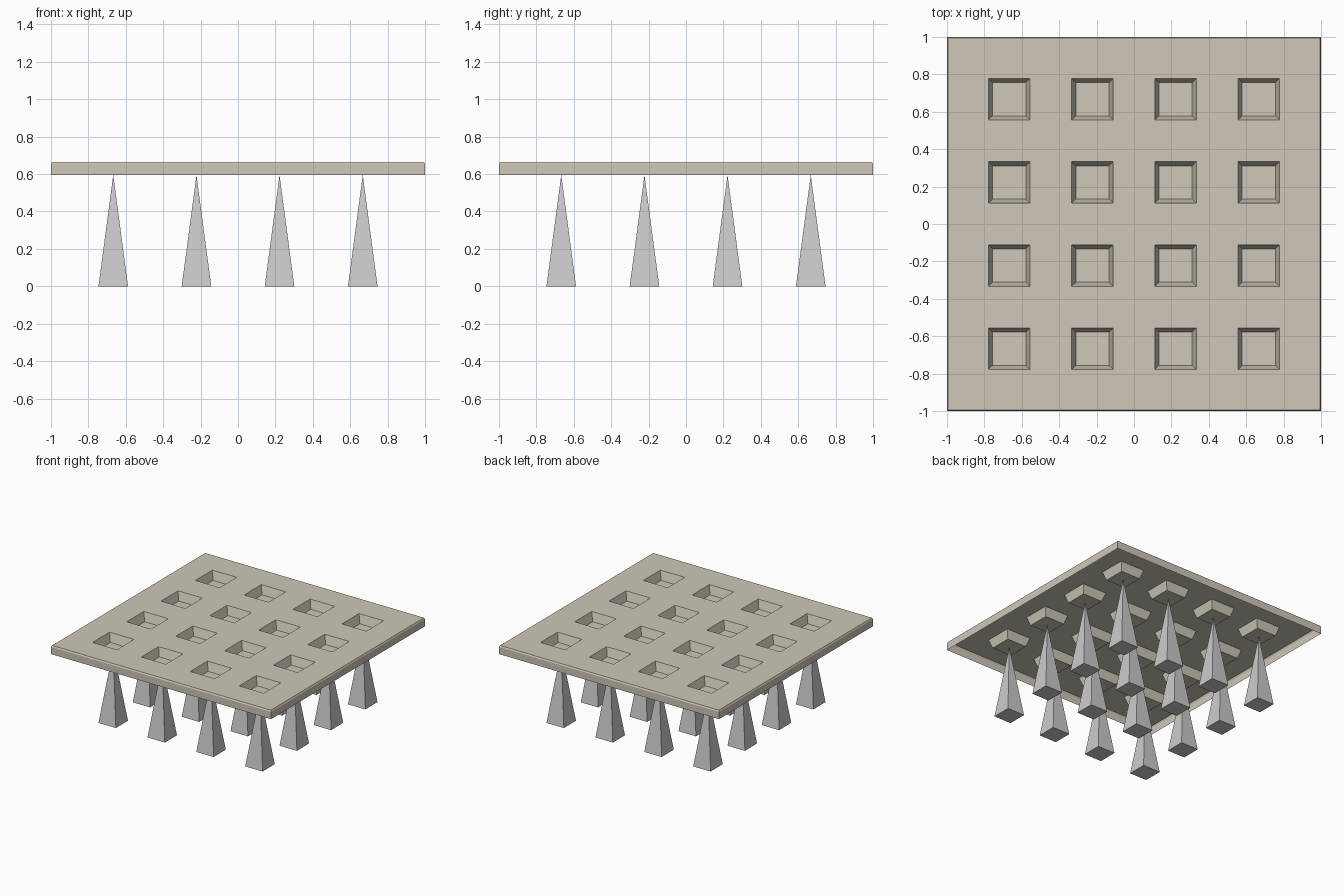
import bpy, bmesh, math

if "Cube" in bpy.data.objects:
    bpy.data.objects.remove(bpy.data.objects["Cube"])

TOP, LOW = 0.665, 0.595          # deck heights
CENTRES = [-0.667, -0.222, 0.222, 0.667]
POCKET, WALL = 0.111, 0.032      # pocket half width, slope of its walls
EDGE = 0.006                     # chamfer at the deck rim


def add_object(name, bm, mat=None):
    mesh = bpy.data.meshes.new(name)
    bm.to_mesh(mesh)
    bm.free()
    ob = bpy.data.objects.new(name, mesh)
    bpy.context.collection.objects.link(ob)
    if mat:
        mesh.materials.append(mat)
    return ob


def extrude_rim(bm, edges, reach, z):
    """Pull the open border down to height z, with its outer line at +-reach."""
    ext = bmesh.ops.extrude_edge_only(bm, edges=edges)["geom"]
    for v in (g for g in ext if isinstance(g, bmesh.types.BMVert)):
        for i in (0, 1):
            if abs(v.co[i]) > 0.95:
                v.co[i] = math.copysign(reach, v.co[i])
        v.co.z = z
    return [g for g in ext if isinstance(g, bmesh.types.BMEdge)]


tan = bpy.data.materials.new("tan_plastic")
tan.diffuse_color = (0.62, 0.58, 0.48, 1)
tan.use_nodes = True
tan.node_tree.nodes["Principled BSDF"].inputs["Base Color"].default_value = tan.diffuse_color

# Deck: thin sheet with a 4 x 4 grid of pockets pressed into it
bm = bmesh.new()
lines = [EDGE - 1] + [c + s * POCKET for c in CENTRES for s in (-1, 1)] + [1 - EDGE]
grid = [[bm.verts.new((x, y, TOP)) for x in lines] for y in lines]
pockets = []
for j in range(len(lines) - 1):
    for i in range(len(lines) - 1):
        f = bm.faces.new((grid[j][i], grid[j][i + 1], grid[j + 1][i + 1], grid[j + 1][i]))
        if i % 2 and j % 2:
            pockets.append(f)
bm.normal_update()
rim = [e for e in bm.edges if e.is_boundary]
bmesh.ops.inset_individual(bm, faces=pockets, thickness=WALL, depth=LOW - TOP)

# Deck rim: small chamfer, then an open skirt
rim = extrude_rim(bm, rim, 1, TOP - 0.012)
extrude_rim(bm, rim, 1, LOW)
bmesh.ops.recalc_face_normals(bm, faces=bm.faces)
bmesh.ops.dissolve_limit(bm, angle_limit=0.01, verts=bm.verts, edges=bm.edges)
add_object("deck", bm, tan)

# Feet: square spikes, one under each pocket
for r, y in enumerate(CENTRES):
    for c, x in enumerate(CENTRES):
        bm = bmesh.new()
        bmesh.ops.create_cone(bm, cap_ends=True, segments=4, radius1=0.079 * math.sqrt(2),
                              radius2=0, depth=LOW)
        bmesh.ops.remove_doubles(bm, verts=bm.verts, dist=1e-5)
        # Turn the base square to the axes if it came out as a diamond
        low = min(bm.verts, key=lambda v: v.co.z)
        turn = math.pi / 4 - math.atan2(low.co.y, low.co.x)
        ob = add_object(f"foot_{r + 1}_{c + 1}", bm)
        ob.rotation_euler.z = turn
        ob.location = (x, y, LOW / 2)
